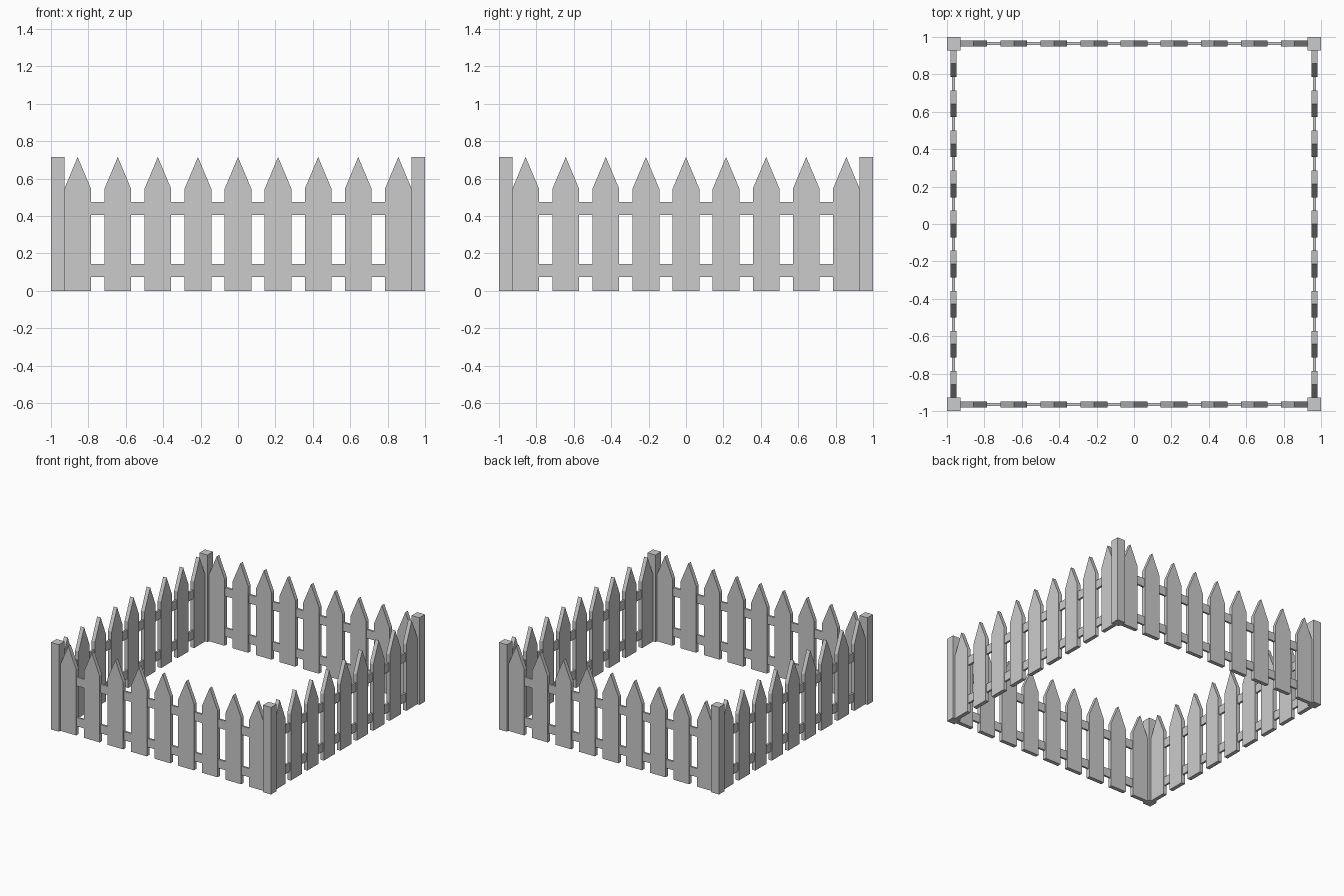
import bpy
import bmesh
from math import pi
from mathutils import Matrix

if "Cube" in bpy.data.objects:
    bpy.data.objects.remove(bpy.data.objects["Cube"], do_unlink=True)

grey = bpy.data.materials.new("plain grey")
grey.use_nodes = True
colour = (0.6, 0.6, 0.6, 1)
grey.diffuse_color = colour
grey.node_tree.nodes["Principled BSDF"].inputs["Base Color"].default_value = colour

LINE = 0.964      # distance of each fence line from the centre
POST = 0.0715     # post width
TOP = 0.715
PICKET_W, PICKET_T = 0.143, 0.032
SHOULDER = 0.545
SPACING = 0.2143


def extruded(name, outline, depth, matrix):
    """Solid made from an x-z outline, given thickness along y."""
    bm = bmesh.new()
    face = bm.faces.new([bm.verts.new((x, -depth / 2, z)) for x, z in outline])
    out = bmesh.ops.extrude_face_region(bm, geom=[face])
    moved = [v for v in out["geom"] if isinstance(v, bmesh.types.BMVert)]
    bmesh.ops.translate(bm, verts=moved, vec=(0, depth, 0))
    bmesh.ops.recalc_face_normals(bm, faces=bm.faces)
    mesh = bpy.data.meshes.new(name)
    bm.to_mesh(mesh)
    bm.free()
    mesh.materials.append(grey)
    obj = bpy.data.objects.new(name, mesh)
    obj.matrix_world = matrix
    bpy.context.collection.objects.link(obj)
    return obj


def rectangle(half, low, high):
    return [(-half, low), (half, low), (half, high), (-half, high)]


w = PICKET_W / 2
picket = [(-w, 0), (w, 0), (w, SHOULDER), (0, TOP), (-w, SHOULDER)]

# Four identical sides, each ending in a corner post
for i, side in enumerate(("front", "left", "back", "right")):
    turn = Matrix.Rotation(i * pi / 2, 4, "Z")
    line = turn @ Matrix.Translation((0, -LINE, 0))
    # Pointed pickets
    for n in range(9):
        place = line @ Matrix.Translation(((n - 4) * SPACING, 0, 0))
        extruded(f"{side}_picket_{n + 1}", picket, PICKET_T, place)
    # Rails running between the posts
    for label, low in (("lower", 0.073), ("upper", 0.404)):
        extruded(f"{side}_{label}_rail", rectangle(LINE - POST / 2, low, low + 0.071), 0.016, line)
    # Corner post
    corner = line @ Matrix.Translation((LINE, 0, 0))
    extruded(f"{side}_corner_post", rectangle(POST / 2, 0, TOP), POST, corner)
